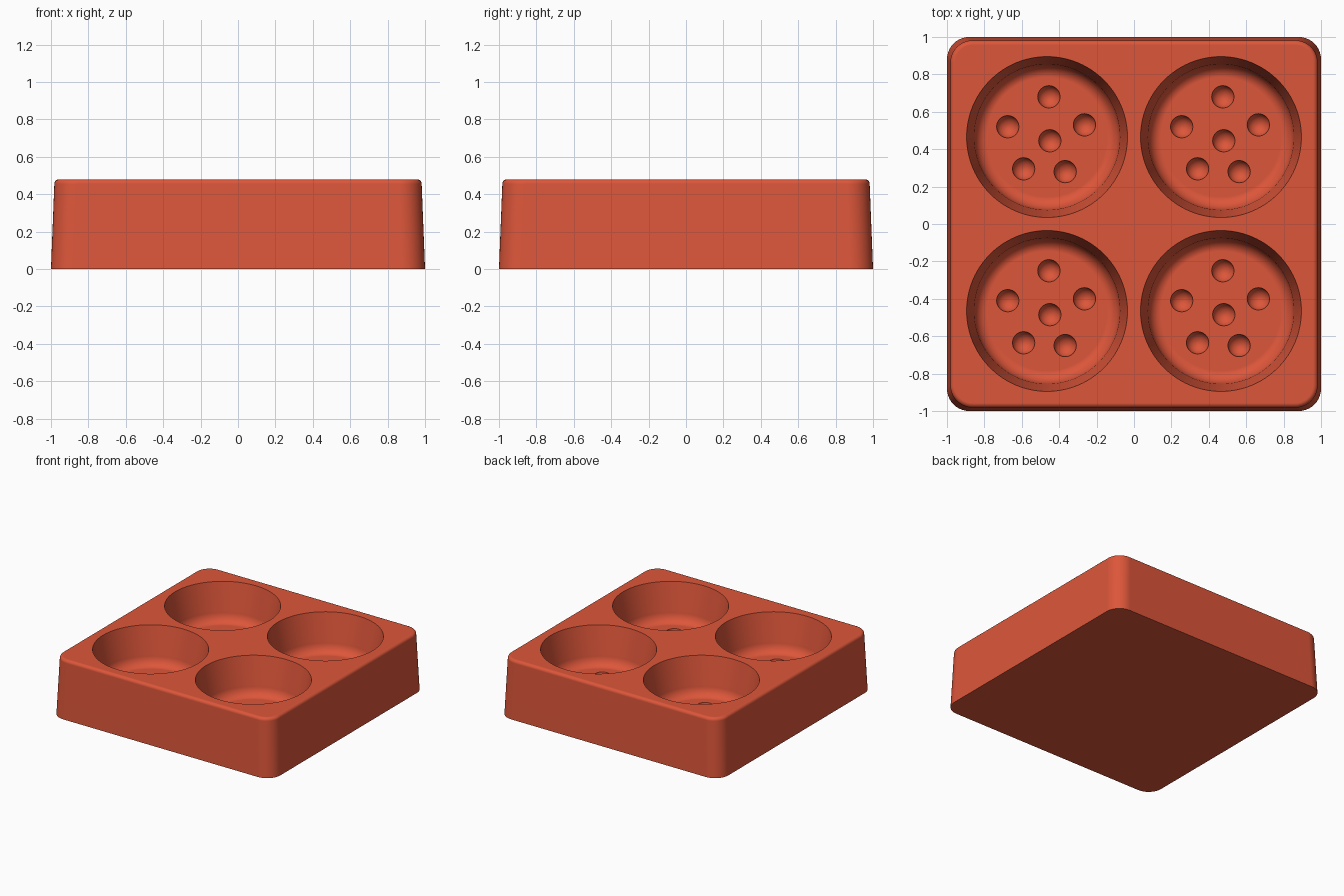
import bpy
import bmesh
from math import sin, cos, pi, radians

HEIGHT = 0.48
FLOOR = 0.17
PITCH = 0.465

cube = bpy.data.objects.get("Cube")
if cube:
    bpy.data.objects.remove(cube, do_unlink=True)

# Terracotta red for the whole tray
red = bpy.data.materials.new("terracotta_red")
red.use_nodes = True
red.diffuse_color = (0.72, 0.093, 0.042, 1)
red.node_tree.nodes["Principled BSDF"].inputs["Base Color"].default_value = red.diffuse_color


def make_object(name, bm):
    bmesh.ops.recalc_face_normals(bm, faces=bm.faces)
    mesh = bpy.data.meshes.new(name)
    bm.to_mesh(mesh)
    bm.free()
    mesh.materials.append(red)
    obj = bpy.data.objects.new(name, mesh)
    bpy.context.collection.objects.link(obj)
    return obj


def loft(bm, rings):
    """Skin a closed stack of equal-length point rings and cap both ends."""
    loops = [[bm.verts.new(p) for p in ring] for ring in rings]
    for a, b in zip(loops, loops[1:]):
        for i in range(len(a)):
            j = (i + 1) % len(a)
            bm.faces.new((a[i], a[j], b[j], b[i]))
    bm.faces.new(loops[0][::-1])
    bm.faces.new(loops[-1])


def rounded_square(half, radius, z, steps=10):
    points = []
    for corner in range(4):
        mid = pi / 4 + corner * pi / 2
        sx = 1 if cos(mid) > 0 else -1
        sy = 1 if sin(mid) > 0 else -1
        for i in range(steps + 1):
            a = corner * pi / 2 + i / steps * pi / 2
            points.append((sx * (half - radius) + radius * cos(a),
                           sy * (half - radius) + radius * sin(a), z))
    return points


def circle(x, y, radius, z, steps=96):
    return [(x + radius * cos(2 * pi * i / steps),
             y + radius * sin(2 * pi * i / steps), z) for i in range(steps)]


def cut(target, cutter):
    cutter.hide_render = True
    mod = target.modifiers.new("cut", 'BOOLEAN')
    mod.operation = 'DIFFERENCE'
    mod.solver = 'EXACT'
    mod.object = cutter
    bpy.ops.object.modifier_apply(modifier=mod.name)
    bpy.data.objects.remove(cutter, do_unlink=True)


# Tapered block with rounded corners and a softened top edge
bm = bmesh.new()
edge = 0.025
rings = [rounded_square(1.0, 0.12, 0)]
for i in range(6):
    a = i / 5 * pi / 2
    inset = edge * (1 - cos(a))
    rings.append(rounded_square(0.982 - inset, 0.12 - inset, HEIGHT - edge + edge * sin(a)))
loft(bm, rings)
tray = make_object("tray", bm)
bpy.context.view_layer.objects.active = tray
tray.select_set(True)

centres = [(x, y) for x in (-PITCH, PITCH) for y in (-PITCH, PITCH)]

# Bowl profile: sloped wall, then a rounded turn into the flat floor
profile = [(0.43, HEIGHT + 0.1), (0.43, HEIGHT)]
for i in range(9):
    a = i / 8 * pi / 2
    profile.append((0.32 + 0.07 * cos(a), FLOOR + 0.09 * (1 - sin(a))))
bm = bmesh.new()
for x, y in centres:
    loft(bm, [circle(x, y, r, z) for r, z in profile])
cut(tray, make_object("bowl_cutter", bm))

# Six round dimples in each bowl floor
dimples = [(0.01, 0.215), (-0.21, 0.055), (0.2, 0.065),
           (0.015, -0.02), (-0.125, -0.17), (0.097, -0.185)]
bm = bmesh.new()
for x, y in centres:
    for dx, dy in dimples:
        ball = bmesh.ops.create_uvsphere(bm, u_segments=32, v_segments=17, radius=0.06)
        bmesh.ops.translate(bm, verts=ball["verts"], vec=(x + dx, y + dy, FLOOR + 0.002))
cut(tray, make_object("dimple_cutter", bm))

# Smooth shading with crisp rims
bpy.ops.object.shade_smooth_by_angle(angle=radians(35))
weighted = tray.modifiers.new("weighted_normals", 'WEIGHTED_NORMAL')
weighted.keep_sharp = True
